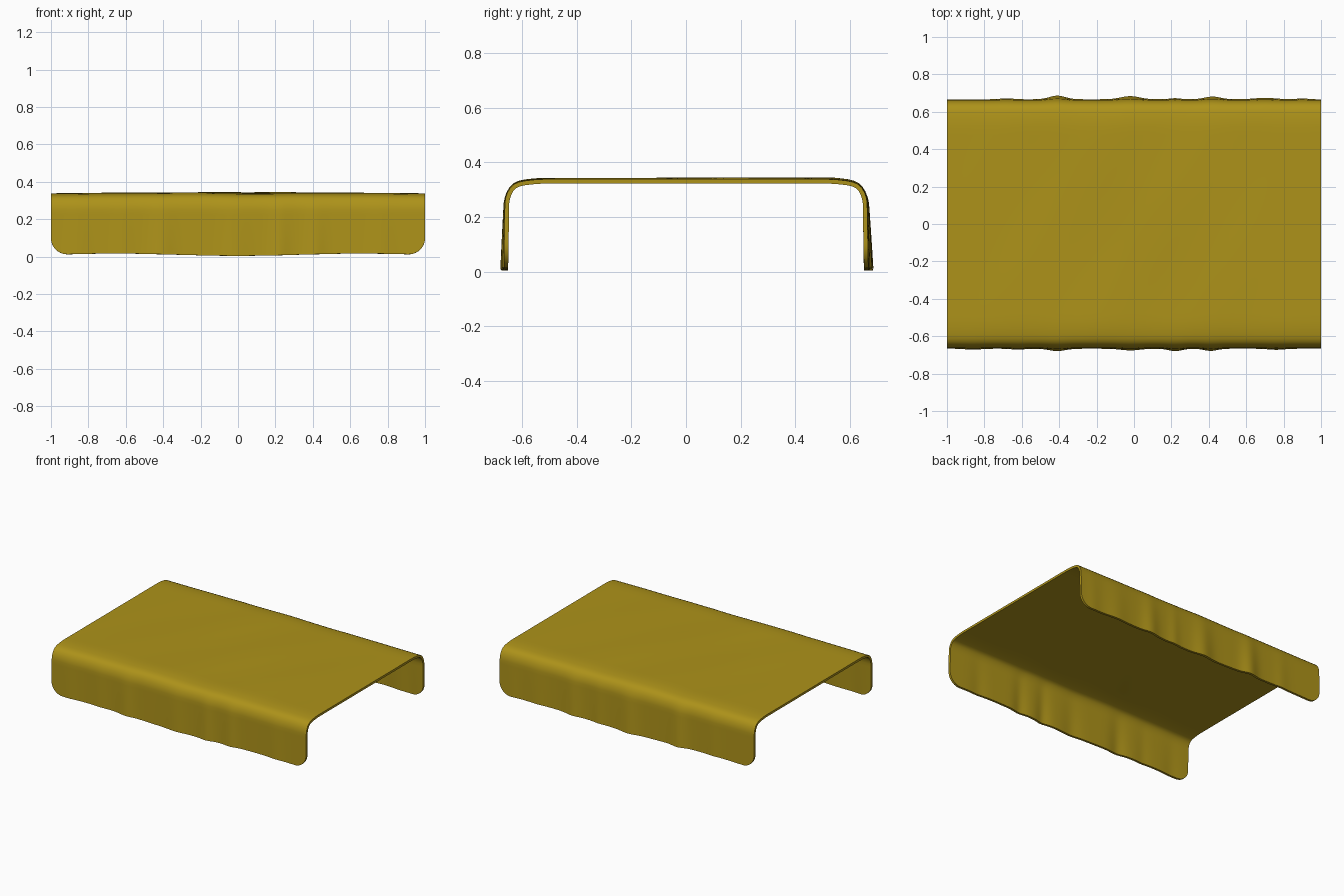
import bpy, math

if "Cube" in bpy.data.objects:
    bpy.data.objects.remove(bpy.data.objects["Cube"])

# Fold bumps along each hanging side: (x position, outward push, width)
FOLDS = {
    1: [(-0.41, 0.020, 0.06), (-0.02, 0.017, 0.07), (0.22, 0.006, 0.04),
        (0.42, 0.015, 0.06), (0.70, 0.008, 0.08), (-0.68, 0.005, 0.05), (0.9, 0.004, 0.05)],
    -1: [(-0.41, 0.013, 0.06), (-0.02, 0.009, 0.07), (0.22, 0.013, 0.05),
         (0.41, 0.012, 0.05), (0.76, 0.006, 0.06), (-0.62, 0.005, 0.05), (-0.86, 0.005, 0.06)],
}
# Rounded shoulder from hanging side to top: (y, z)
SHOULDER = [(0.663, 0.25), (0.660, 0.27), (0.653, 0.29), (0.643, 0.307),
            (0.630, 0.319), (0.613, 0.327), (0.590, 0.332), (0.555, 0.336), (0.52, 0.338)]
SKIRT_ROWS, TOP_COLS, R = 9, 24, 0.09


def fold(x, side):
    return sum(a * math.exp(-((x - c) / w) ** 2) for c, a, w in FOLDS[side])


def hem(x):
    # wavy lower edge with rounded corners at both ends
    t = max(0.0, (abs(x) - (1 - R)) / R)
    return 0.010 - 0.006 * math.cos(4.8 * x) + R * (1 - math.sqrt(max(0, 1 - t * t)))


def half_profile(x, side):
    pts, z0, f = [], hem(x), fold(x, side)
    for i in range(SKIRT_ROWS):
        z = z0 + (0.25 - z0) * i / SKIRT_ROWS
        pts.append((z, 0.667 - 0.004 * z / 0.25))
    pts += [(z, y) for y, z in SHOULDER]
    out = []
    for z, y in pts:
        k = max(0.0, 1 - z / 0.34)
        out.append((x, side * (y + f * k ** 0.8), z + top_bump(x, side * y) * max(0, (z - 0.25) / 0.09)))
    return out


def top_bump(x, y):
    fade = 1 - x * x
    return fade * (0.004 + 0.0018 * math.sin(5 * x + 4 * y) + 0.0012 * math.sin(11 * x - 7 * y))


# Lengthwise stations, finer at the rounded ends
mid = [-0.91 + 1.82 * i / 100 for i in range(101)]
end = [1 - R + R * math.sin(math.pi / 2 * i / 10) for i in range(1, 11)]
xs = [-x for x in reversed(end)] + mid + end

verts, faces = [], []
for x in xs:
    top = []
    for j in range(1, TOP_COLS):
        y = -0.52 + 1.04 * j / TOP_COLS
        top.append((x, y, 0.338 + top_bump(x, y)))
    row = half_profile(x, -1) + top + half_profile(x, 1)[::-1]
    verts += row
n = len(row)
for i in range(len(xs) - 1):
    for j in range(n - 1):
        a = i * n + j
        faces.append((a, a + n, a + n + 1, a + 1))

# Draped blanket
mesh = bpy.data.meshes.new("draped_blanket")
mesh.from_pydata(verts, [], faces)
blanket = bpy.data.objects.new("draped_blanket", mesh)
bpy.context.collection.objects.link(blanket)

# Cloth thickness, inward
solid = blanket.modifiers.new("thickness", "SOLIDIFY")
solid.thickness = 0.016
solid.offset = -1

# Mustard cloth
mat = bpy.data.materials.new("mustard_cloth")
mat.diffuse_color = (0.42, 0.29, 0.01, 1)
mat.use_nodes = True
mat.node_tree.nodes["Principled BSDF"].inputs["Base Color"].default_value = mat.diffuse_color
mesh.materials.append(mat)

bpy.context.view_layer.objects.active = blanket
blanket.select_set(True)
bpy.ops.object.modifier_apply(modifier="thickness")
bpy.ops.object.shade_smooth_by_angle(angle=math.radians(40))
